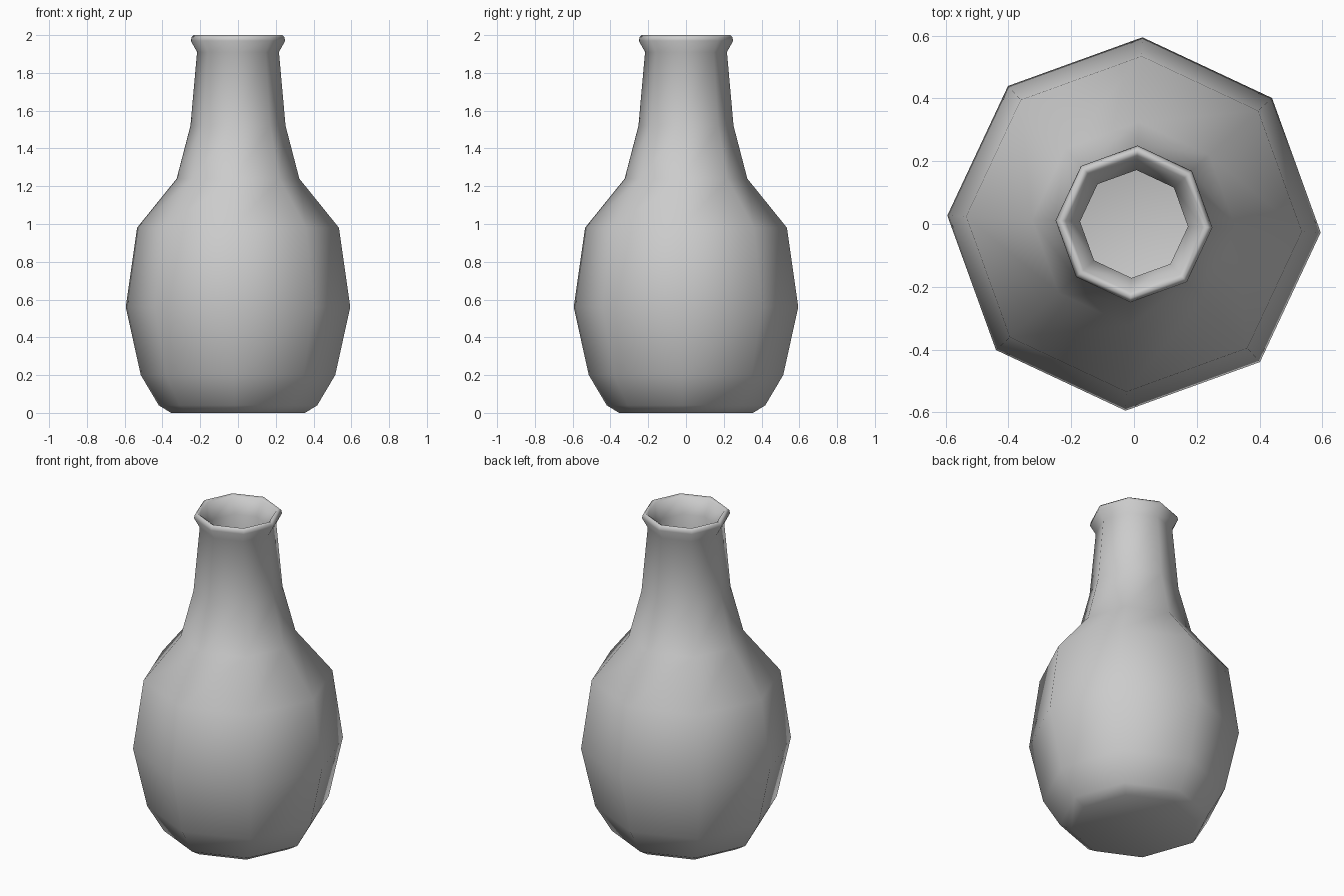
import bpy, bmesh, math

if "Cube" in bpy.data.objects:
    bpy.data.objects.remove(bpy.data.objects["Cube"])

SIDES = 8
TURN = math.radians(-2.6)

# Outer profile from the base up over the lip, then the inner wall down to the floor
outer = [(0.355, 0.0), (0.42, 0.04), (0.515, 0.20), (0.595, 0.56), (0.535, 0.98),
         (0.325, 1.24), (0.252, 1.52), (0.217, 1.91), (0.25, 1.97), (0.245, 1.99), (0.235, 2.0)]
inner = [(0.218, 1.99), (0.172, 1.90), (0.205, 1.51), (0.28, 1.22), (0.49, 0.96),
         (0.548, 0.56), (0.47, 0.22), (0.39, 0.08), (0.34, 0.045)]

bm = bmesh.new()
rings = []
for r, z in outer + inner:
    rings.append([bm.verts.new((r * math.cos(TURN + math.tau * i / SIDES),
                                r * math.sin(TURN + math.tau * i / SIDES), z))
                  for i in range(SIDES)])

# Walls
for a, b in zip(rings, rings[1:]):
    for i in range(SIDES):
        j = (i + 1) % SIDES
        bm.faces.new((a[i], a[j], b[j], b[i]))

# Underside and inside floor
bm.faces.new(rings[0][::-1])
bm.faces.new(rings[-1])

for f in bm.faces:
    f.smooth = True
bmesh.ops.recalc_face_normals(bm, faces=bm.faces)
mesh = bpy.data.meshes.new("vase")
bm.to_mesh(mesh)
bm.free()
vase = bpy.data.objects.new("vase", mesh)
bpy.context.collection.objects.link(vase)
